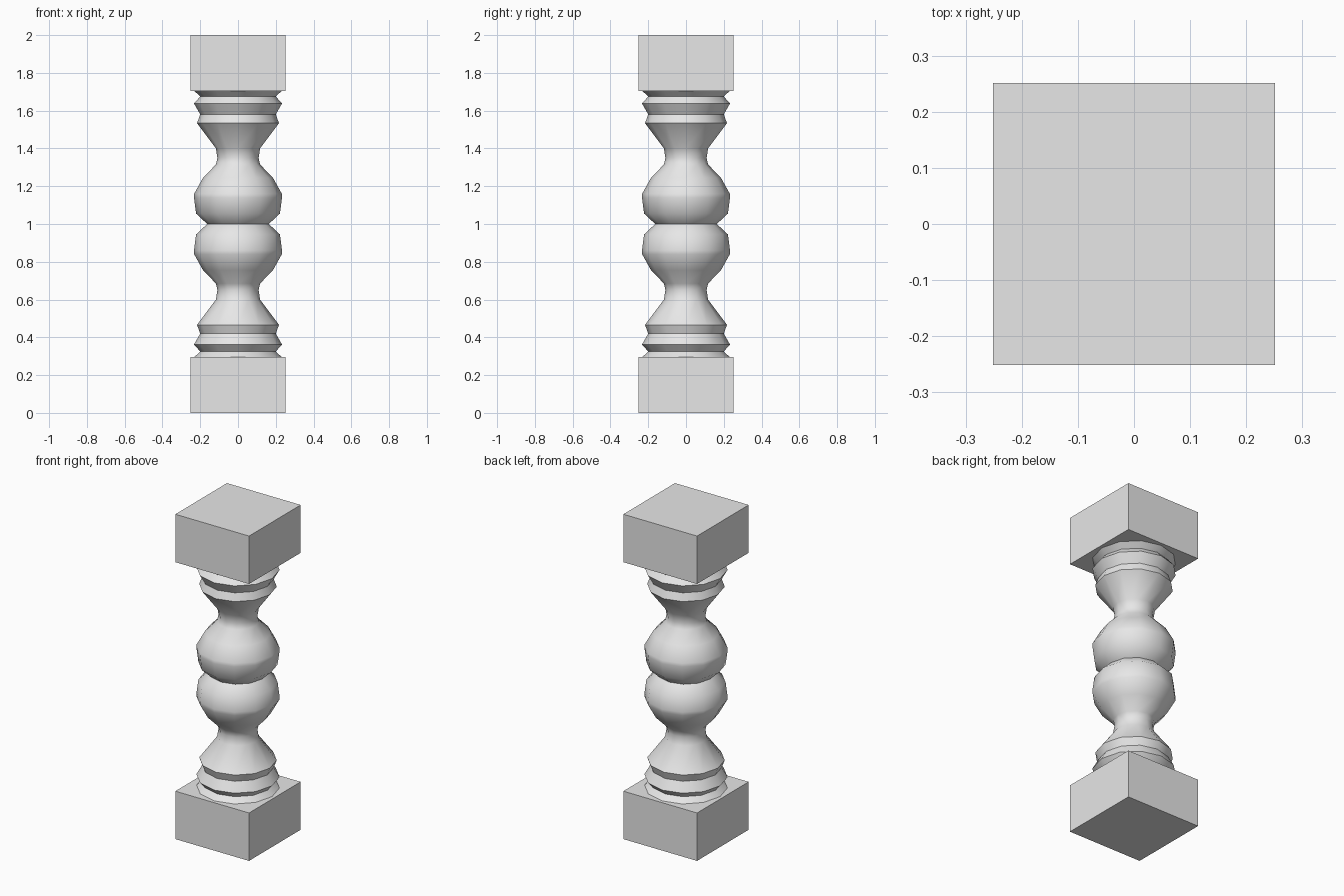
import bpy, math

if "Cube" in bpy.data.objects:
    bpy.data.objects.remove(bpy.data.objects["Cube"])

stone = bpy.data.materials.new("grey stone")
stone.diffuse_color = (0.8, 0.8, 0.8, 1)
stone.use_nodes = True
stone.node_tree.nodes["Principled BSDF"].inputs["Base Color"].default_value = stone.diffuse_color

BLOCK = 0.295
SIDES = 12
# lower half of the turned profile: radius, height
half = [(0.232, BLOCK), (0.2, 0.325), (0.233, 0.362), (0.2, 0.42), (0.217, 0.466),
        (0.117, 0.6), (0.109, 0.65), (0.117, 0.685), (0.185, 0.755),
        (0.232, 0.84), (0.233, 0.86), (0.222, 0.945)]
profile = half + [(0.163, 1.0)] + [(r, 2 - z) for r, z in reversed(half)]

# turned shaft
verts, faces = [], []
for r, z in profile:
    for i in range(SIDES):
        a = 2 * math.pi * i / SIDES
        verts.append((r * math.cos(a), r * math.sin(a), z))
for k in range(len(profile) - 1):
    for i in range(SIDES):
        j = (i + 1) % SIDES
        a, b = k * SIDES, (k + 1) * SIDES
        faces.append((a + i, a + j, b + j, b + i))
mesh = bpy.data.meshes.new("turned_shaft")
mesh.from_pydata(verts, [], faces)
mesh.materials.append(stone)
shaft = bpy.data.objects.new("turned_shaft", mesh)
bpy.context.collection.objects.link(shaft)
bpy.context.view_layer.objects.active = shaft
shaft.select_set(True)
bpy.ops.object.shade_smooth_by_angle(angle=math.radians(42))

# square end blocks
for name, z in (("base_block", BLOCK / 2), ("top_block", 2 - BLOCK / 2)):
    bpy.ops.mesh.primitive_cube_add(size=1, location=(0, 0, z))
    block = bpy.context.object
    block.name = name
    block.scale = (0.502, 0.502, BLOCK)
    block.data.materials.append(stone)
